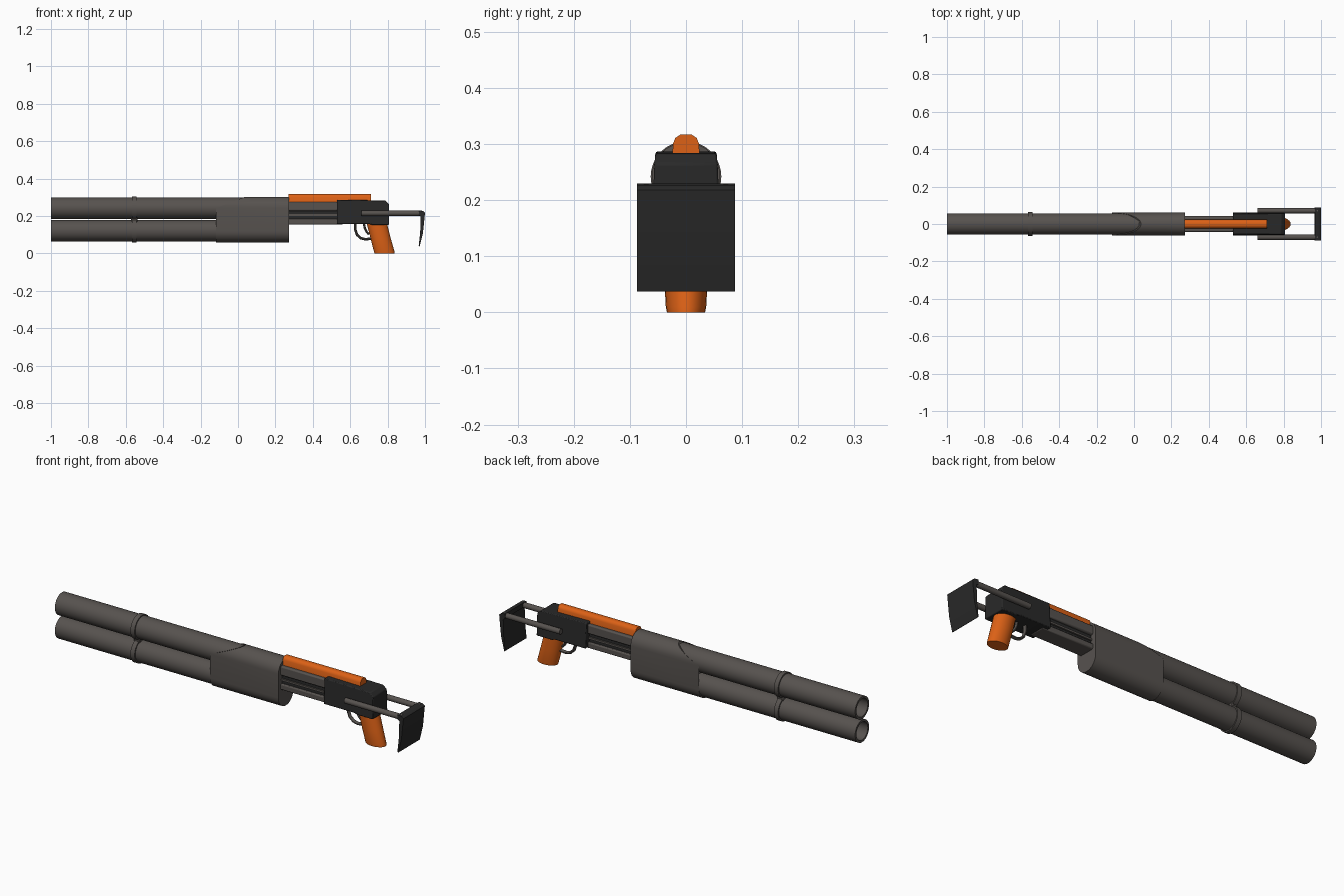
import bpy, bmesh, math
from mathutils import Vector

if "Cube" in bpy.data.objects:
    bpy.data.objects.remove(bpy.data.objects["Cube"])


def material(name, rgb):
    m = bpy.data.materials.new(name)
    m.diffuse_color = (*rgb, 1)
    m.use_nodes = True
    m.node_tree.nodes["Principled BSDF"].inputs["Base Color"].default_value = m.diffuse_color
    return m


STEEL = material("steel", (0.095, 0.085, 0.078))
DARK = material("dark_polymer", (0.022, 0.022, 0.022))
ORANGE = material("orange_polymer", (0.72, 0.12, 0.008))


def finish(name, bm, mat, bevel=0, smooth=True):
    bmesh.ops.recalc_face_normals(bm, faces=bm.faces)
    me = bpy.data.meshes.new(name)
    bm.to_mesh(me)
    bm.free()
    me.materials.append(mat)
    ob = bpy.data.objects.new(name, me)
    bpy.context.collection.objects.link(ob)
    bpy.ops.object.select_all(action='DESELECT')
    ob.select_set(True)
    bpy.context.view_layer.objects.active = ob
    if bevel:
        b = ob.modifiers.new("bevel", 'BEVEL')
        b.width, b.segments = bevel, 2
    if smooth:
        bpy.ops.object.shade_smooth_by_angle(angle=math.radians(35))
    return ob


def loft(name, rings, mat, bevel=0, cap=True, closed=False):
    """Skin a list of equal-length rings of points."""
    bm = bmesh.new()
    vs = [[bm.verts.new(p) for p in r] for r in rings]
    pairs = list(zip(vs, vs[1:]))
    if closed:
        pairs.append((vs[-1], vs[0]))
    n = len(vs[0])
    for a, b in pairs:
        for i in range(n):
            j = (i + 1) % n
            bm.faces.new((a[i], a[j], b[j], b[i]))
    if cap and not closed:
        bm.faces.new(vs[0])
        bm.faces.new(vs[-1])
    return finish(name, bm, mat, bevel)


def along_x(name, x0, x1, section, mat, bevel=0):
    return loft(name, [[(x, y, z) for y, z in section] for x in (x0, x1)], mat, bevel)


def box(name, x, y, z, mat, bevel=0):
    return along_x(name, *x, [(y[0], z[0]), (y[1], z[0]), (y[1], z[1]), (y[0], z[1])], mat, bevel)


def circle(r, cy, cz, n=32):
    return [(cy + r * math.cos(2 * math.pi * i / n), cz + r * math.sin(2 * math.pi * i / n))
            for i in range(n)]


def tube(name, profile, cz, mat):
    """Revolve a closed (x, radius) profile about an x-parallel axis."""
    loft(name, [[(x, y, z) for y, z in circle(r, 0, cz)] for x, r in profile], mat, closed=True)


def stadium(r, z0, z1, n=16):
    top = [(r * math.cos(math.pi * i / n), z1 + r * math.sin(math.pi * i / n)) for i in range(n + 1)]
    bot = [(-r * math.cos(math.pi * i / n), z0 - r * math.sin(math.pi * i / n)) for i in range(n + 1)]
    return top + bot


def sweep(name, path, r, mat, n=10):
    """Round bar following a path in the xz plane."""
    rings = []
    for i, (x, z) in enumerate(path):
        a, b = path[max(i - 1, 0)], path[min(i + 1, len(path) - 1)]
        d = Vector((b[0] - a[0], 0, b[1] - a[1])).normalized()
        side = Vector((d.z, 0, -d.x))
        rings.append([Vector((x, 0, z)) + side * u + Vector((0, v * 1.4, 0)) for u, v in circle(r, 0, 0, n)])
    loft(name, rings, mat)


# Twin barrels and their clamp rings
UP, LOW = 0.242, 0.122
for label, cz in (("upper", UP), ("lower", LOW)):
    tube(label + "_barrel", [(-1, 0.057), (0.2, 0.057), (0.2, 0.046), (-1, 0.046)], cz, STEEL)
    tube(label + "_clamp_ring", [(-0.567, 0.063), (-0.543, 0.063), (-0.543, 0.055), (-0.567, 0.055)], cz, STEEL)
box("clamp_bridge", (-0.571, -0.538), (-0.028, 0.028), (0.155, 0.21), STEEL, 0.003)

# Shroud wrapping both barrels, upper front edge swept back
section = stadium(0.061, 0.12, UP)
front = [(-0.117 + max(0, (z - 0.242) / 0.061) * 0.155, y, z) for y, z in section]
loft("barrel_shroud", [front, [(0.272, y, z) for y, z in section]], STEEL)

# Slide section between shroud and receiver
box("slide_core", (0.26, 0.56), (-0.03, 0.03), (0.16, 0.27), DARK)
box("slide_top", (0.26, 0.56), (-0.042, 0.042), (0.228, 0.275), STEEL, 0.006)
box("slide_bottom", (0.26, 0.56), (-0.042, 0.042), (0.155, 0.184), STEEL, 0.005)
box("slide_rail", (0.26, 0.56), (-0.038, 0.038), (0.2, 0.21), STEEL)

# Orange top rib with chamfered crown
along_x("top_rib", 0.27, 0.712, [(-0.025, 0.268), (0.025, 0.268), (0.023, 0.301), (0.019, 0.311),
        (0.010, 0.317), (-0.010, 0.317), (-0.019, 0.311), (-0.023, 0.301)], ORANGE)

# Receiver block, narrower at the top
profile = [(0.528, 0.158), (0.7, 0.158), (0.72, 0.152), (0.807, 0.152),
           (0.807, 0.265), (0.787, 0.283), (0.528, 0.287)]


def half(z):
    return 0.061 - max(0, z - 0.22) * 0.1


loft("receiver", [[(x, s * half(z), z) for x, z in profile] for s in (-1, 1)], DARK, 0.004)

# Pistol grip
levels = [(0, 0.784, 0.054, 0.034), (0.01, 0.782, 0.055, 0.036),
          (0.08, 0.763, 0.054, 0.040), (0.17, 0.740, 0.054, 0.041)]
loft("pistol_grip", [[(cx + rx * math.cos(t), ry * math.sin(t), z - (0.0 if z else 0))
     for t in (2 * math.pi * i / 24 for i in range(24))] for z, cx, rx, ry in levels], ORANGE)

# Trigger guard and trigger
sweep("trigger_guard", [(0.626, 0.165), (0.626, 0.13), (0.636, 0.1), (0.656, 0.082),
                        (0.68, 0.076), (0.725, 0.08)], 0.007, STEEL)
sweep("trigger", [(0.672, 0.165), (0.678, 0.135), (0.688, 0.115), (0.7, 0.102)], 0.006, STEEL)

# Stock rods on both sides
for label, s in (("left", 1), ("right", -1)):
    along_x(label + "_stock_rod", 0.66, 0.985, circle(0.014, s * 0.071, 0.215, 20), STEEL)

# Butt plate
butt = [(0.967, 0.23), (0.99, 0.227), (1.0, 0.218), (0.989, 0.11), (0.971, 0.037), (0.966, 0.04),
        (0.974, 0.11), (0.977, 0.2), (0.967, 0.206)]
loft("butt_plate", [[(x, y, z) for x, z in butt] for y in (-0.087, 0.087)], DARK)
